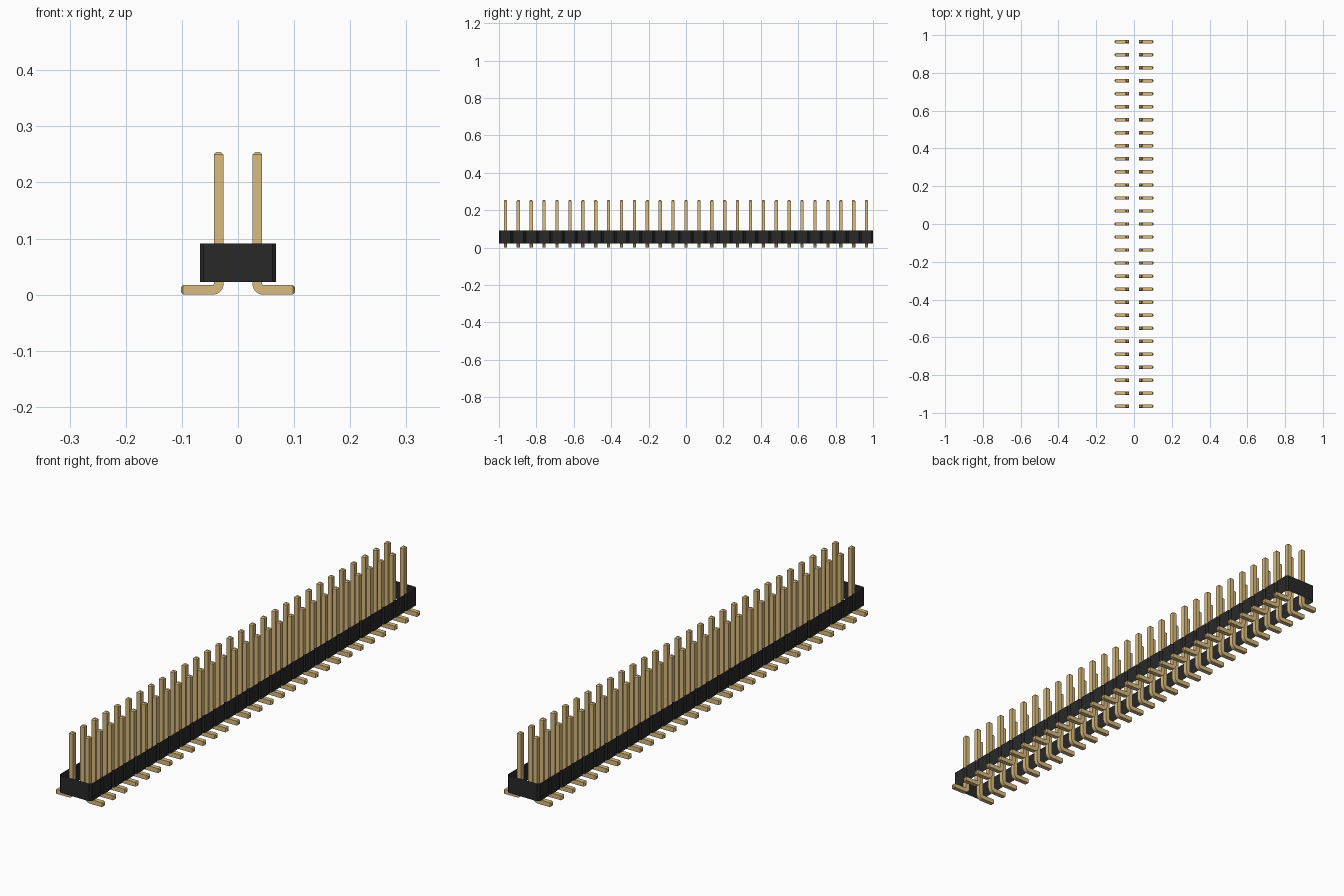
import bpy, bmesh, math

cube = bpy.data.objects.get("Cube")
if cube:
    bpy.data.objects.remove(cube)

COUNT = 29
PITCH = 2 / COUNT
PIN = 0.0174                # pin thickness
ROW_X = PITCH / 2           # distance of each row from the middle
PIN_TOP, FOOT_END = 0.254, 0.102
HALF_WIDTH, NOTCH = 0.068, PITCH / 10
BASE_Z, TOP_Z = 0.023, 0.091


def material(name, color):
    mat = bpy.data.materials.new(name)
    mat.use_nodes = True
    mat.diffuse_color = (*color, 1)
    mat.node_tree.nodes["Principled BSDF"].inputs["Base Color"].default_value = (*color, 1)
    return mat


def finish(bm, name, mat):
    mesh = bpy.data.meshes.new(name)
    bm.to_mesh(mesh)
    bm.free()
    mesh.materials.append(mat)
    obj = bpy.data.objects.new(name, mesh)
    bpy.context.collection.objects.link(obj)
    return obj


gold = material("pale gold", (0.70, 0.50, 0.21))
black = material("black plastic", (0.022, 0.022, 0.022))


# Housing: an open band of wall, notched between every pair of pins
def housing():
    side = []
    for i in range(COUNT):
        y = -1 + i * PITCH
        side += [(HALF_WIDTH - NOTCH, y), (HALF_WIDTH, y + NOTCH),
                 (HALF_WIDTH, y + PITCH - NOTCH)]
    side.append((HALF_WIDTH - NOTCH, 1))
    outline = side + [(-x, -y) for x, y in side]
    bm = bmesh.new()
    low = [bm.verts.new((x, y, BASE_Z)) for x, y in outline]
    high = [bm.verts.new((x, y, TOP_Z)) for x, y in outline]
    for i in range(len(outline)):
        j = (i + 1) % len(outline)
        bm.faces.new((low[i], low[j], high[j], high[i]))
    return finish(bm, "housing", black)


# Pin: a square section swept down, round the bend and out along the foot
def pin_row(name, side):
    half, bevel, inner = PIN / 2, PIN / 4, 0.002
    radius = half + inner
    cx, cz = ROW_X + radius, half + radius
    stations = [(ROW_X, PIN_TOP, 0, half - bevel), (ROW_X, PIN_TOP - bevel, 0, half)]
    for k in range(7):
        a = math.radians(15 * k)
        stations.append((cx - radius * math.cos(a), cz - radius * math.sin(a), a, half))
    stations += [(FOOT_END - bevel, half, math.pi / 2, half),
                 (FOOT_END, half, math.pi / 2, half - bevel)]
    bm = bmesh.new()
    rings = []
    for x, z, a, h in stations:
        rings.append([bm.verts.new((side * (x + u * h * math.cos(a)), v * h,
                                    z + u * h * math.sin(a)))
                      for u, v in ((-1, -1), (1, -1), (1, 1), (-1, 1))])
    for r, s in zip(rings, rings[1:]):
        for i in range(4):
            j = (i + 1) % 4
            bm.faces.new((r[i], r[j], s[j], s[i]))
    bm.faces.new(rings[0])
    bm.faces.new(rings[-1])
    bmesh.ops.recalc_face_normals(bm, faces=bm.faces)
    row = finish(bm, name, gold)
    row.location.y = -1 + PITCH / 2
    # Smooth the bend, keep the square corners crisp
    bpy.ops.object.select_all(action="DESELECT")
    row.select_set(True)
    bpy.context.view_layer.objects.active = row
    bpy.ops.object.shade_smooth_by_angle(angle=math.radians(30))
    array = row.modifiers.new("repeat", "ARRAY")
    array.count = COUNT
    array.use_relative_offset = False
    array.use_constant_offset = True
    array.constant_offset_displace = (0, PITCH, 0)


housing()
pin_row("left_pins", 1)
pin_row("right_pins", -1)
